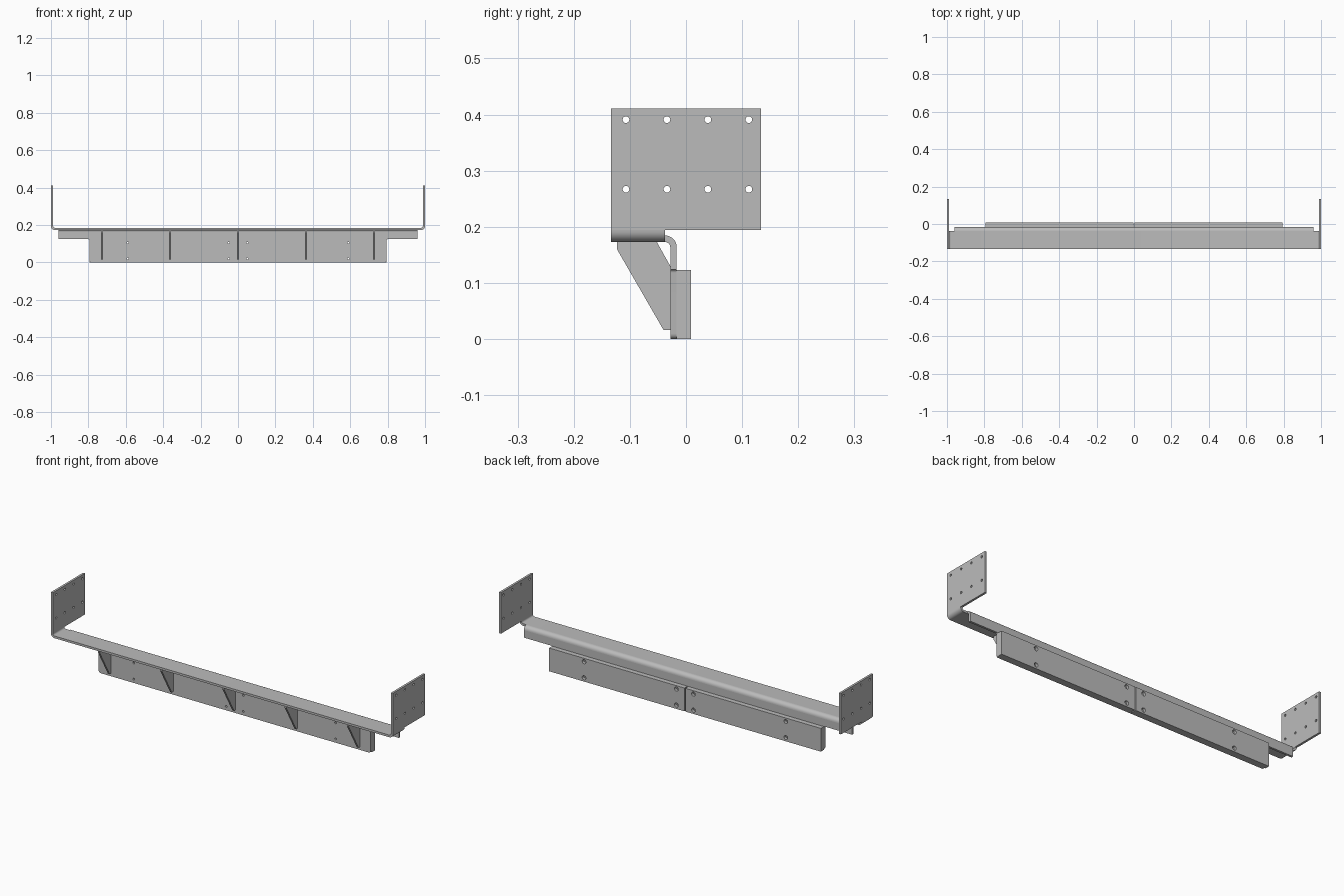
import bpy, bmesh
from math import sin, cos, radians, pi
from mathutils import Vector

if "Cube" in bpy.data.objects:
    bpy.data.objects.remove(bpy.data.objects["Cube"])

steel = bpy.data.materials.new("grey")
steel.use_nodes = True
grey = (0.5, 0.5, 0.5, 1)
steel.diffuse_color = grey
steel.node_tree.nodes["Principled BSDF"].inputs["Base Color"].default_value = grey

# Main dimensions
T = 0.0115                    # sheet thickness
FRONT, BACK = -0.134, 0.134   # side plate depth
LOW, TOP = 0.173, 0.411       # beam underside, plate top
R = 0.021                     # outer bend radius
FACE = -0.028                 # front of the hanging sheet
REAR = FACE + T
HALF = 0.795                  # half width of the bumper
STEP = 0.124                  # height of the sheet's side step


def arc(cx, cy, r, a0, a1, n=8):
    angles = [radians(a0 + (a1 - a0) * i / n) for i in range(n + 1)]
    return [(cx + r * cos(a), cy + r * sin(a)) for a in angles]


def prism(name, points, axis, start, end):
    """Extrude a 2D outline along an axis: x takes (y, z), y takes (x, z)."""
    bm = bmesh.new()
    place = (lambda p, d: (d, *p)) if axis == "x" else (lambda p, d: (p[0], d, p[1]))
    face = bm.faces.new([bm.verts.new(place(p, start)) for p in points])
    moved = bmesh.ops.extrude_face_region(bm, geom=[face])["geom"]
    shift = Vector(place((0, 0), end - start))
    bmesh.ops.translate(bm, vec=shift, verts=[v for v in moved if isinstance(v, bmesh.types.BMVert)])
    bmesh.ops.recalc_face_normals(bm, faces=bm.faces)
    mesh = bpy.data.meshes.new(name)
    bm.to_mesh(mesh)
    bm.free()
    mesh.materials.append(steel)
    obj = bpy.data.objects.new(name, mesh)
    bpy.context.collection.objects.link(obj)
    return obj


def select(obj):
    bpy.ops.object.select_all(action="DESELECT")
    obj.select_set(True)
    bpy.context.view_layer.objects.active = obj


def box(name, x0, x1, y0, y1, z0, z1):
    return prism(name, [(y0, z0), (y1, z0), (y1, z1), (y0, z1)], "x", x0, x1)


def drill(obj, centres, radius, axis, start, end):
    for a, b in centres:
        cutter = prism("drill", arc(a, b, radius, 0, 337.5, 15), axis, start, end)
        cutter.hide_render = True
        mod = obj.modifiers.new("hole", "BOOLEAN")
        mod.operation, mod.solver, mod.object = "DIFFERENCE", "EXACT", cutter
        select(obj)
        bpy.ops.object.modifier_apply(modifier=mod.name)
        bpy.data.objects.remove(cutter)


def smooth(obj):
    select(obj)
    bpy.ops.object.shade_smooth_by_angle(angle=radians(30))


# Cross beam with upturned ends
bend = R + LOW
outer = arc(1 - R, bend, R, 0, -90)
inner = arc(1 - R, bend, R - T, -90, 0)
flip = lambda pts: [(-x, z) for x, z in reversed(pts)]
smooth(prism("cross_beam", outer + flip(outer) + flip(inner) + inner, "y", FRONT, REAR - R))

# Bent rear edge joining the beam to the hanging sheet
cy, cz = REAR - R, LOW + T - R
edge = arc(cy, cz, R, 90, 0) + arc(cy, cz, R - T, 0, 90)
smooth(prism("beam_rear_bend", edge, "x", -0.96, 0.96))

# Hanging sheet, stepped in at the sides
side = arc(HALF - 0.01, 0.01, 0.01, -90, 0, 5)
side += arc(HALF + 0.006, STEP - 0.006, 0.006, 180, 90, 4)
side += [(0.96, STEP), (0.96, cz)]
sheet = prism("hanging_sheet", side + flip(side), "y", FACE, REAR)
bolts = [(s * x, z) for s in (-1, 1) for x in (0.05, 0.59) for z in (0.02, 0.105)]
drill(sheet, bolts, 0.005, "y", FACE - 0.05, REAR + 0.05)
smooth(sheet)

# Two buffer blocks with counterbored bolt holes
for name, s in (("right_buffer", -1), ("left_buffer", 1)):
    block = box(name, *sorted((s * 0.003, s * HALF)), REAR, 0.009, 0, STEP - 0.001)
    own = [b for b in bolts if b[0] * s > 0]
    drill(block, own, 0.005, "y", REAR - 0.05, 0.05)
    drill(block, own, 0.011, "y", -0.005, 0.05)
    smooth(block)

# Side mounting plates with two rows of holes
for name, s in (("right_plate", -1), ("left_plate", 1)):
    plate = box(name, *sorted((s * (1 - T), s)), FRONT, BACK, bend, TOP)
    holes = [(-0.107 + 0.073 * i, z) for i in range(4) for z in (0.267, 0.391)]
    drill(plate, holes, 0.006, "x", s * 0.9, s * 1.1)
    smooth(plate)

# Gussets under the beam
gusset = [(-0.123, LOW), (-0.123, 0.16), (-0.04, 0.016), (FACE, 0.016), (FACE, 0.13), (-0.052, LOW)]
for i in range(5):
    x = (i - 2) * 0.364
    prism("gusset_%d" % (i + 1), gusset, "x", x - 0.005, x + 0.005)
